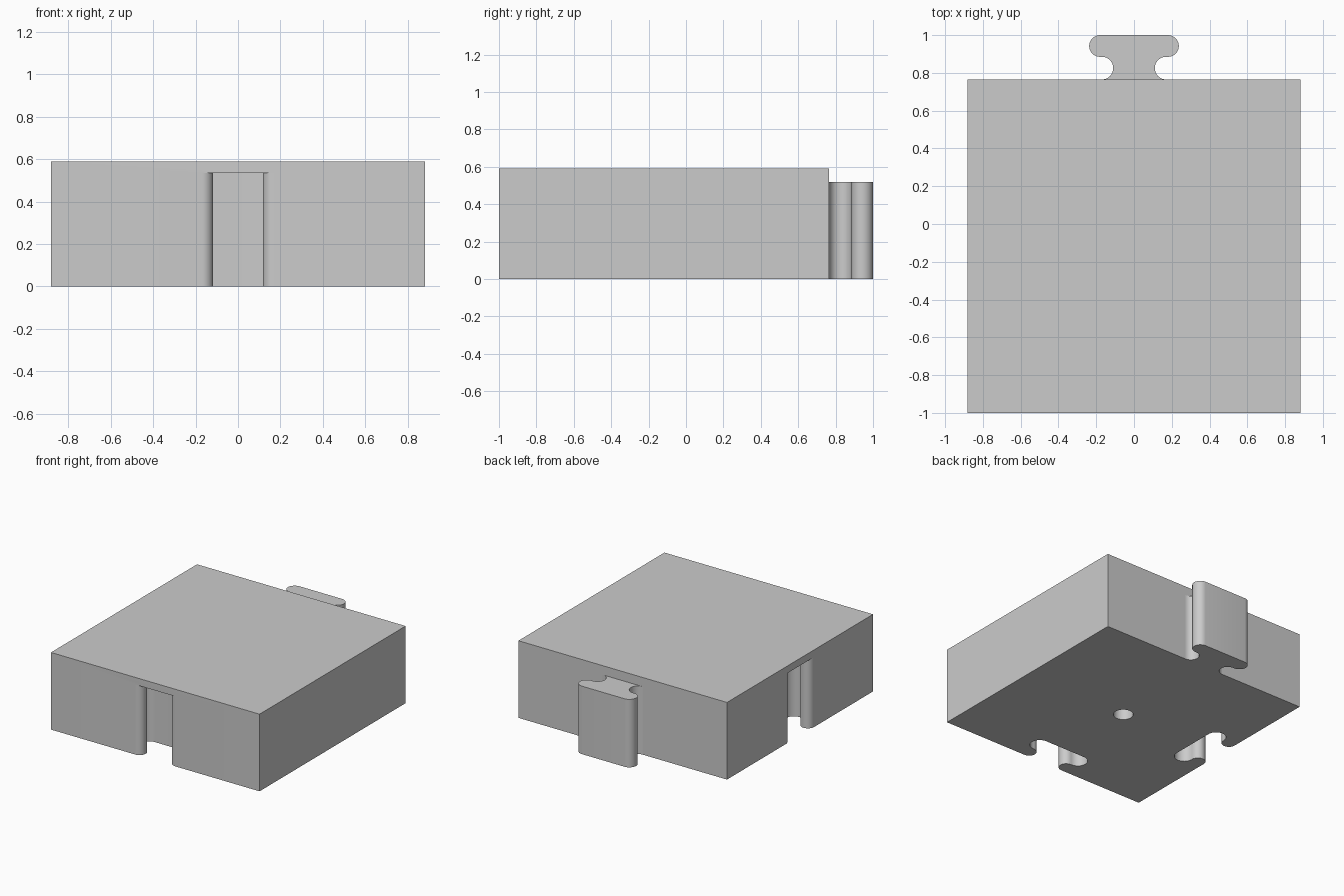
import bpy, bmesh
from math import cos, sin, radians, pi

if "Cube" in bpy.data.objects:
    bpy.data.objects.remove(bpy.data.objects["Cube"], do_unlink=True)

HALF = 0.8825              # half width of the square block
MID_Y = HALF - 1           # block centre along y
TOP = 0.59

grey = bpy.data.materials.new("light_grey")
grey.use_nodes = True
COLOUR = (0.6, 0.6, 0.6, 1)
grey.diffuse_color = COLOUR
grey.node_tree.nodes["Principled BSDF"].inputs["Base Color"].default_value = COLOUR


def prism(name, points, z0, z1, loc=(0, 0), turn=0.0):
    """Extrude a closed outline from z0 to z1."""
    bm = bmesh.new()
    face = bm.faces.new([bm.verts.new((x, y, z0)) for x, y in points])
    new = bmesh.ops.extrude_face_region(bm, geom=[face])["geom"]
    bmesh.ops.translate(bm, vec=(0, 0, z1 - z0),
                        verts=[v for v in new if isinstance(v, bmesh.types.BMVert)])
    bmesh.ops.recalc_face_normals(bm, faces=bm.faces[:])
    mesh = bpy.data.meshes.new(name)
    bm.to_mesh(mesh)
    bm.free()
    mesh.materials.append(grey)
    ob = bpy.data.objects.new(name, mesh)
    bpy.context.collection.objects.link(ob)
    ob.location = (loc[0], loc[1], 0)
    ob.rotation_euler.z = turn
    return ob


def arc(cx, cy, r, a0, a1, n=16):
    angles = [radians(a0 + (a1 - a0) * i / n) for i in range(n + 1)]
    return [(cx + r * cos(a), cy + r * sin(a)) for a in angles]


def key_outline(lip_x, lip_r, head_x, head_r, root):
    """Mushroom outline along +y: concave neck, then a rounded head."""
    side = [(lip_x, -root)]
    side += arc(lip_x, lip_r, lip_r, 270, 90)
    side += arc(head_x, 2 * lip_r + head_r, head_r, -90, 90)
    return side + [(-x, y) for x, y in reversed(side)]


def activate(ob):
    bpy.ops.object.select_all(action='DESELECT')
    ob.select_set(True)
    bpy.context.view_layer.objects.active = ob


# Block
block = prism("block", [(-HALF, -HALF), (HALF, -HALF), (HALF, HALF), (-HALF, HALF)],
              0, TOP, (0, MID_Y))

# Connecting tab on the back
tab = prism("connector_tab", key_outline(0.17, 0.06, 0.18, 0.0575, 0.02),
            0, 0.52, (0, MID_Y + HALF))

# Matching sockets in the front and the -x side, and a round hole underneath
socket = key_outline(0.17, 0.0525, 0.175, 0.07, 0.05)
cutters = [
    prism("front_socket_cutter", socket, -0.1, 0.535, (0, MID_Y - HALF)),
    prism("side_socket_cutter", socket, -0.1, 0.535, (-HALF, MID_Y), -pi / 2),
    prism("hole_cutter", arc(0, 0, 0.07, 0, 348.75, 31), -0.1, 0.53, (0, MID_Y)),
]
for cutter in cutters:
    cutter.hide_render = True
    mod = block.modifiers.new("cut", 'BOOLEAN')
    mod.operation = 'DIFFERENCE'
    mod.solver = 'EXACT'
    mod.object = cutter
    activate(block)
    bpy.ops.object.modifier_apply(modifier=mod.name)
    bpy.data.objects.remove(cutter, do_unlink=True)

for ob in (block, tab):
    activate(ob)
    bpy.ops.object.shade_smooth_by_angle(angle=radians(30))
